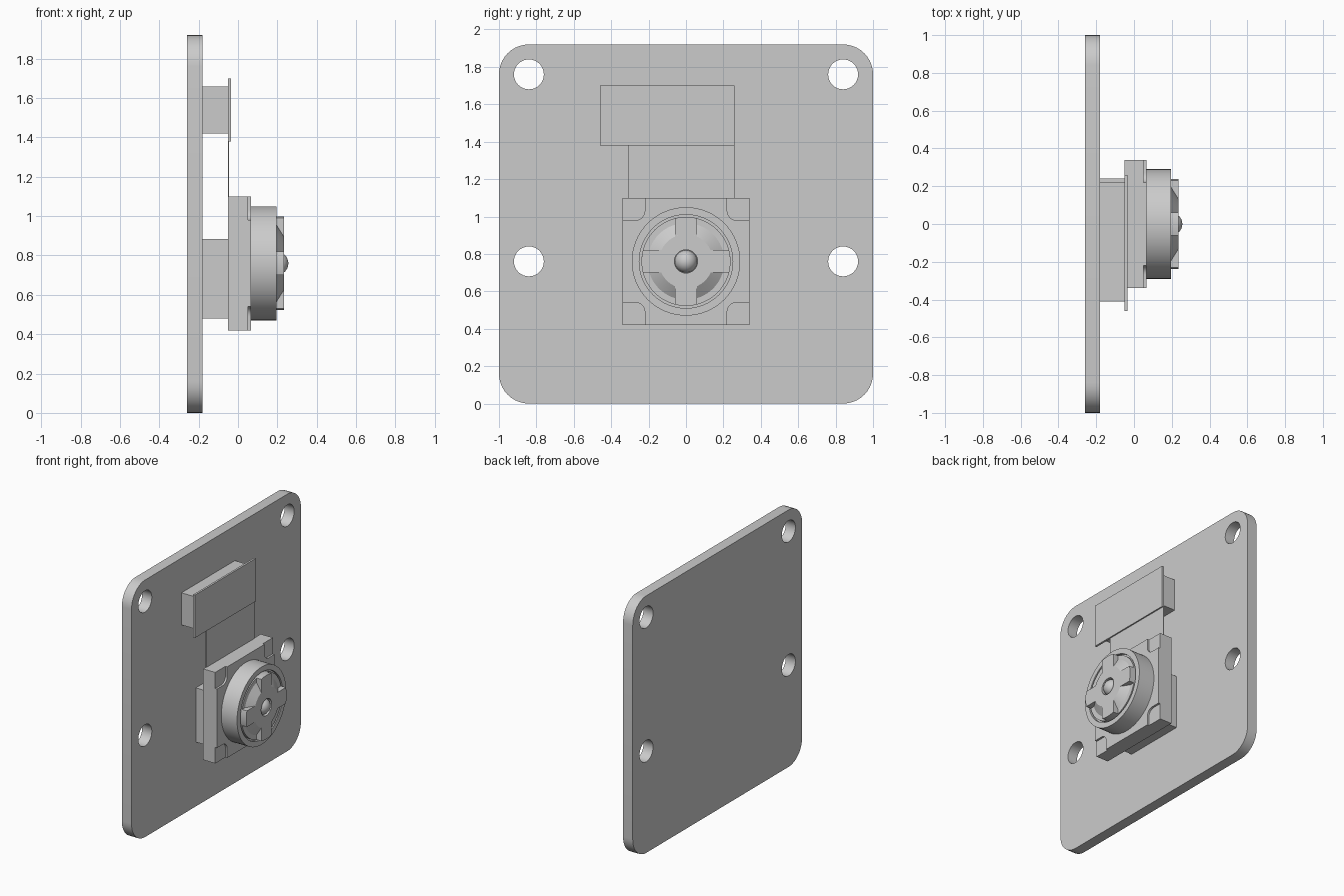
import bpy, bmesh, math
from mathutils import Vector

cube = bpy.data.objects.get("Cube")
if cube:
    bpy.data.objects.remove(cube, do_unlink=True)

grey = bpy.data.materials.new("plain grey")
grey.use_nodes = True
grey.diffuse_color = (0.6, 0.6, 0.6, 1)
grey.node_tree.nodes["Principled BSDF"].inputs["Base Color"].default_value = (0.6, 0.6, 0.6, 1)

LENS_Z = 0.76


def finish(bm, name):
    bmesh.ops.recalc_face_normals(bm, faces=bm.faces)
    mesh = bpy.data.meshes.new(name)
    bm.to_mesh(mesh)
    bm.free()
    mesh.materials.append(grey)
    obj = bpy.data.objects.new(name, mesh)
    bpy.context.collection.objects.link(obj)
    bpy.ops.object.select_all(action='DESELECT')
    obj.select_set(True)
    bpy.context.view_layer.objects.active = obj
    bpy.ops.object.shade_smooth_by_angle(angle=math.radians(30))
    return obj


def arc(y, z, r, start, end, steps=10):
    angles = [math.radians(start + (end - start) * i / steps) for i in range(steps + 1)]
    return [(y + r * math.cos(a), z + r * math.sin(a)) for a in angles]


def slab(name, loops, x0, x1):
    """Extrude y-z outlines (first outer, then holes) from x0 to x1."""
    bm = bmesh.new()
    edges = []
    for loop in loops:
        verts = [bm.verts.new((x0, y, z)) for y, z in loop]
        edges += [bm.edges.new((verts[i - 1], v)) for i, v in enumerate(verts)]
    if len(loops) == 1:
        bm.faces.new(verts)
    else:
        bmesh.ops.triangle_fill(bm, use_beauty=True, edges=edges)
    new = bmesh.ops.extrude_face_region(bm, geom=bm.faces[:], use_keep_orig=True)["geom"]
    bmesh.ops.translate(bm, vec=(x1 - x0, 0, 0),
                        verts=[v for v in new if isinstance(v, bmesh.types.BMVert)])
    return finish(bm, name)


def box(name, x0, x1, y0, y1, z0, z1):
    return slab(name, [[(y0, z0), (y1, z0), (y1, z1), (y0, z1)]], x0, x1)


def lathe(name, profile, steps=64):
    """Spin a closed (x, radius) profile around the lens axis."""
    bm = bmesh.new()
    centre = Vector((0, 0, LENS_Z))
    verts = [bm.verts.new((x, 0, LENS_Z + r)) for x, r in profile]
    edges = [bm.edges.new((verts[i - 1], v)) for i, v in enumerate(verts)]
    bmesh.ops.spin(bm, geom=verts + edges, cent=centre, axis=(1, 0, 0),
                   angle=math.tau, steps=steps)
    bmesh.ops.remove_doubles(bm, verts=bm.verts, dist=1e-5)
    return finish(bm, name)


# Circuit board with rounded corners and four screw holes
outline = []
for y, z, start in ((0.84, 1.76, 0), (-0.84, 1.76, 90), (-0.84, 0.16, 180), (0.84, 0.16, 270)):
    outline += arc(y, z, 0.16, start, start + 90)
holes = [arc(y, z, 0.08, 0, 348.75, 31) for y in (-0.84, 0.84) for z in (LENS_Z, 1.76)]
slab("circuit_board", [outline] + holes, -0.26, -0.18)

# Connector, flexible cable and sensor pad
box("cable_connector", -0.18, -0.05, -0.41, 0.22, 1.42, 1.66)
box("cable_end_plate", -0.05, -0.035, -0.46, 0.26, 1.38, 1.70)
box("flex_cable", -0.05, -0.045, -0.31, 0.26, 1.09, 1.38)
box("mounting_pad", -0.18, -0.05, -0.24, 0.24, 0.48, 0.885)

# Sensor housing, with rounded steps cut from its front corners
box("housing_base", -0.05, 0.05, -0.34, 0.34, 0.42, 1.10)
step = []
for sy, sz in ((1, 1), (-1, 1), (-1, -1), (1, -1)):
    corner = [(0.34, 0.22)] + arc(0.27, 0.27, 0.05, 270, 180, 6) + [(0.22, 0.34)]
    corner = [(sy * y, LENS_Z + sz * z) for y, z in corner]
    step += corner if sy * sz > 0 else corner[::-1]
slab("housing_front", [step], 0.05, 0.065)

# Lens barrel with a thin groove around the lens cap
lathe("lens_barrel", [(0.065, 0), (0.065, 0.29), (0.195, 0.29), (0.195, 0.25),
                      (0.175, 0.25), (0.175, 0.238), (0.195, 0.238), (0.195, 0)])

# Conical hub with a hole for the lens
lathe("lens_hub", [(0.195, 0.062), (0.195, 0.205), (0.235, 0.145), (0.235, 0.062)])

# Four grip arms around the hub
for i, name in enumerate(("left", "top", "right", "bottom")):
    turn = i * 90
    outer, inner = (math.degrees(math.asin(0.06 / r)) for r in (0.238, 0.145))
    arm = (arc(0, LENS_Z, 0.238, turn - outer, turn + outer, 8)
           + arc(0, LENS_Z, 0.145, turn + inner, turn - inner, 8))
    slab("grip_arm_" + name, [arm], 0.195, 0.235)

# Glass dome
bm = bmesh.new()
bmesh.ops.create_uvsphere(bm, u_segments=32, v_segments=16, radius=0.06)
bmesh.ops.translate(bm, verts=bm.verts, vec=(0.196, 0, LENS_Z))
finish(bm, "lens_dome")
